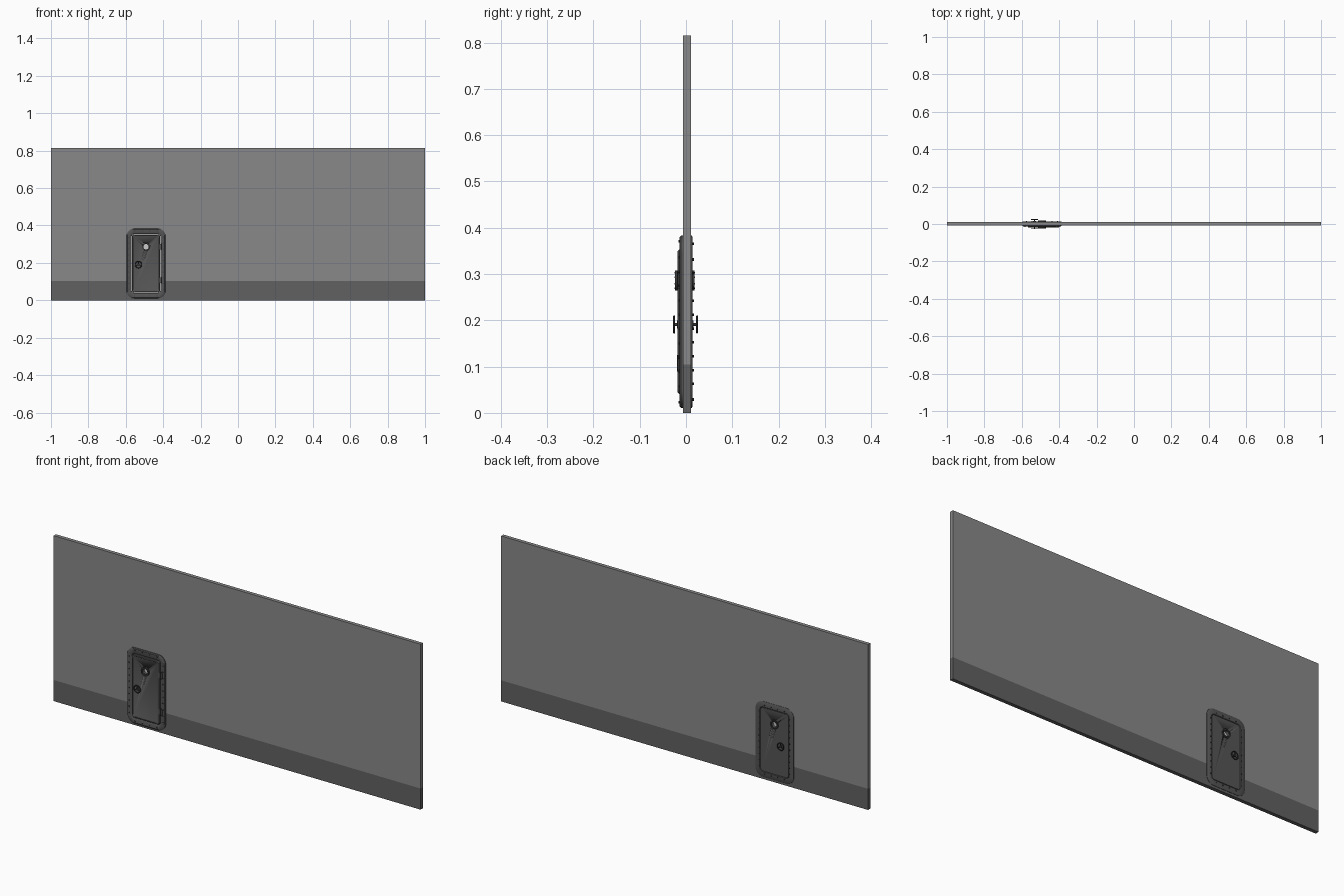
import bpy, bmesh, math
from mathutils import Vector

if "Cube" in bpy.data.objects:
    bpy.data.objects.remove(bpy.data.objects["Cube"])

CX, CZ = -0.492, 0.197          # door centre
WF, WB = -0.007, 0.011          # wall front and back


def material(name, v):
    m = bpy.data.materials.new(name)
    m.diffuse_color = (v, v, v * 1.01, 1)
    m.use_nodes = True
    m.node_tree.nodes["Principled BSDF"].inputs["Base Color"].default_value = m.diffuse_color
    return m


WALL, BAND = material("wall_grey", 0.25), material("band_grey", 0.12)
STEEL, DARK = material("dark_steel", 0.09), material("black_steel", 0.04)
GLASS = material("pale_glass", 0.7)


def finish(name, mat, smooth=True):
    o = bpy.context.object
    o.name = name
    o.data.materials.append(mat)
    if smooth:
        bpy.ops.object.shade_smooth_by_angle(angle=math.radians(35))
    return o


def box(name, x0, x1, y0, y1, z0, z1, mat):
    bpy.ops.mesh.primitive_cube_add(size=1, location=((x0+x1)/2, (y0+y1)/2, (z0+z1)/2))
    bpy.context.object.scale = (x1-x0, y1-y0, z1-z0)
    bpy.ops.object.transform_apply(location=False, rotation=False, scale=True)
    return finish(name, mat, False)


def cyl(name, a, b, r, mat, sides=24):
    a, b = Vector(a), Vector(b)
    bpy.ops.mesh.primitive_cylinder_add(vertices=sides, radius=r, depth=(b-a).length, location=(a+b)/2)
    bpy.context.object.rotation_euler = (b-a).to_track_quat('Z', 'Y').to_euler()
    return finish(name, mat)


def torus(name, x, y, z, big, small, mat, major=40, minor=10):
    bpy.ops.mesh.primitive_torus_add(major_radius=big, minor_radius=small, major_segments=major,
                                     minor_segments=minor, location=(x, y, z),
                                     rotation=(math.pi/2, 0, 0))
    return finish(name, mat)


def outline(hw, hh, r, n=8):
    pts = []
    for k, (sx, sz) in enumerate([(1, 1), (-1, 1), (-1, -1), (1, -1)]):
        for i in range(n + 1):
            a = math.pi/2 * (k + i/n)
            pts.append((CX + sx*(hw-r) + r*math.cos(a), CZ + sz*(hh-r) + r*math.sin(a)))
    return pts


def loft(name, rings, mat, closed=False):
    """Rounded rectangles (half width, half height, radius, y) joined in order."""
    bm = bmesh.new()
    loops = [[bm.verts.new((x, y, z)) for x, z in outline(hw, hh, r)] for hw, hh, r, y in rings]
    n = len(loops[0])
    pairs = list(zip(loops, loops[1:] + ([loops[0]] if closed else [])))
    for a, b in pairs:
        for i in range(n):
            j = (i + 1) % n
            bm.faces.new((a[i], a[j], b[j], b[i]))
    if not closed:
        bm.faces.new(loops[0])
        bm.faces.new(loops[-1])
    bmesh.ops.recalc_face_normals(bm, faces=bm.faces)
    me = bpy.data.meshes.new(name)
    bm.to_mesh(me)
    bm.free()
    o = bpy.data.objects.new(name, me)
    bpy.context.collection.objects.link(o)
    bpy.ops.object.select_all(action='DESELECT')
    bpy.context.view_layer.objects.active = o
    o.select_set(True)
    return finish(name, mat)


def cut(o, cutter):
    m = o.modifiers.new("cut", 'BOOLEAN')
    m.object, m.solver = cutter, 'EXACT'
    bpy.context.view_layer.objects.active = o
    bpy.ops.object.modifier_apply(modifier="cut")


# wall with dark lower band and doorway
wall = box("wall_panel", -1, 1, WF, WB, 0.104, 0.815, WALL)
band = box("wall_lower_band", -1, 1, WF, WB, 0, 0.104, BAND)
opening = loft("opening_cutter", [(0.080, 0.160, 0.016, -0.1), (0.080, 0.160, 0.016, 0.1)], DARK)
for o in (wall, band):
    cut(o, opening)
bpy.data.objects.remove(opening)

# door frame: rounded collar on both faces
loft("door_frame_front", [(0.104, 0.186, 0.040, WF), (0.104, 0.186, 0.040, -0.011),
                          (0.100, 0.182, 0.037, -0.014), (0.083, 0.163, 0.020, -0.014),
                          (0.078, 0.158, 0.015, -0.011), (0.078, 0.158, 0.015, WF)], STEEL, True)
loft("door_frame_back", [(0.104, 0.186, 0.040, WB), (0.104, 0.186, 0.040, 0.0125),
                         (0.101, 0.183, 0.037, 0.0145), (0.080, 0.160, 0.018, 0.0145),
                         (0.078, 0.158, 0.015, 0.013), (0.078, 0.158, 0.015, WB)], STEEL, True)
loft("frame_seal", [(0.0815, 0.1615, 0.017, WF), (0.0815, 0.1615, 0.017, WB),
                    (0.077, 0.157, 0.014, WB), (0.077, 0.157, 0.014, WF)], DARK, True)

# door leaf, slightly proud at the front with a raised edge
leaf = loft("door_leaf", [(0.076, 0.156, 0.013, 0.0135), (0.076, 0.156, 0.013, -0.015),
                          (0.073, 0.153, 0.011, -0.018), (0.069, 0.149, 0.009, -0.018),
                          (0.067, 0.147, 0.008, -0.0165)], STEEL)

# round window
WX, WZ = CX, 0.286
hole = cyl("window_cutter", (WX, -0.1, WZ), (WX, 0.1, WZ), 0.015, DARK, 32)
cut(leaf, hole)
bpy.data.objects.remove(hole)
cyl("window_glass", (WX, -0.004, WZ), (WX, 0.002, WZ), 0.0155, GLASS, 32)


def tube(name, x, z, y0, y1, r_out, r_in, mat):
    bpy.ops.mesh.primitive_torus_add(major_radius=(r_out+r_in)/2, minor_radius=(r_out-r_in)/2*1.41421,
                                     major_segments=32, minor_segments=4, location=(x, (y0+y1)/2, z),
                                     rotation=(math.pi/2, 0, 0))
    o = bpy.context.object
    half = (r_out - r_in) / 2
    # turn the four-sided tube section square
    for i, v in enumerate(o.data.vertices):
        a, c = 2*math.pi*(i//4)/32, i % 4
        r = r_out if c in (0, 3) else r_in
        v.co = (r*math.cos(a), r*math.sin(a), (y1-y0)/2 * (1 if c < 2 else -1))
    return finish(name, mat)


tube("window_rim_front", WX, WZ, -0.024, -0.015, 0.0215, 0.0145, DARK)
tube("window_rim_back", WX, WZ, 0.012, 0.0185, 0.0215, 0.0145, DARK)
for side, y0, y1 in (("front", -0.024, -0.0252), ("back", 0.0185, 0.0195)):
    for i in range(8):
        a = math.pi/4 * (i + 0.5)
        x, z = WX + 0.018*math.cos(a), WZ + 0.018*math.sin(a)
        cyl("window_bolt_" + side, (x, y0, z), (x, y1, z), 0.0014, STEEL, 8)

# locking handwheels on a shared spindle
HX, HZ = -0.532, 0.191
cyl("wheel_spindle", (HX, -0.027, HZ), (HX, 0.025, HZ), 0.0035, DARK)
for side, y, base0, base1 in (("front", -0.0258, -0.019, -0.0155), ("back", 0.0238, 0.0125, 0.016)):
    torus("handwheel_" + side, HX, y, HZ, 0.0175, 0.0022, DARK)
    cyl("wheel_hub_" + side, (HX, y-0.002, HZ), (HX, y+0.002, HZ), 0.006, DARK)
    cyl("wheel_base_" + side, (HX, base0, HZ), (HX, base1, HZ), 0.0085, STEEL)
    for i in range(3):
        a = math.pi/2 + i*2*math.pi/3
        cyl("wheel_spoke_" + side, (HX, y, HZ),
            (HX + 0.0175*math.cos(a), y, HZ + 0.0175*math.sin(a)), 0.0018, DARK, 8)

# hinges on the right edge
for z in (CZ - 0.09, CZ + 0.09):
    hx = CX + 0.083
    cyl("hinge_pin", (hx, -0.0155, z-0.018), (hx, -0.0155, z+0.018), 0.0035, DARK, 16)
    box("hinge_plate", hx-0.014, hx+0.008, -0.0175, -0.0135, z-0.014, z+0.014, STEEL)

# bolts around the frame, both faces
for side, y0, y1, hw, hh in (("front", -0.013, -0.0165, 0.092, 0.174), ("back", 0.0140, 0.0172, 0.083, 0.168)):
    spots = [(sx*hw, hh*0.8*(i/4.5 - 1)) for sx in (-1, 1) for i in range(10)]
    spots += [(hw*0.65*i/1.5, sz*hh) for sz in (-1, 1) for i in (-1.5, -0.5, 0.5, 1.5)]
    for dx, dz in spots:
        cyl("frame_bolt_" + side, (CX+dx, y0, CZ+dz), (CX+dx, y1, CZ+dz), 0.0028, DARK, 10)
